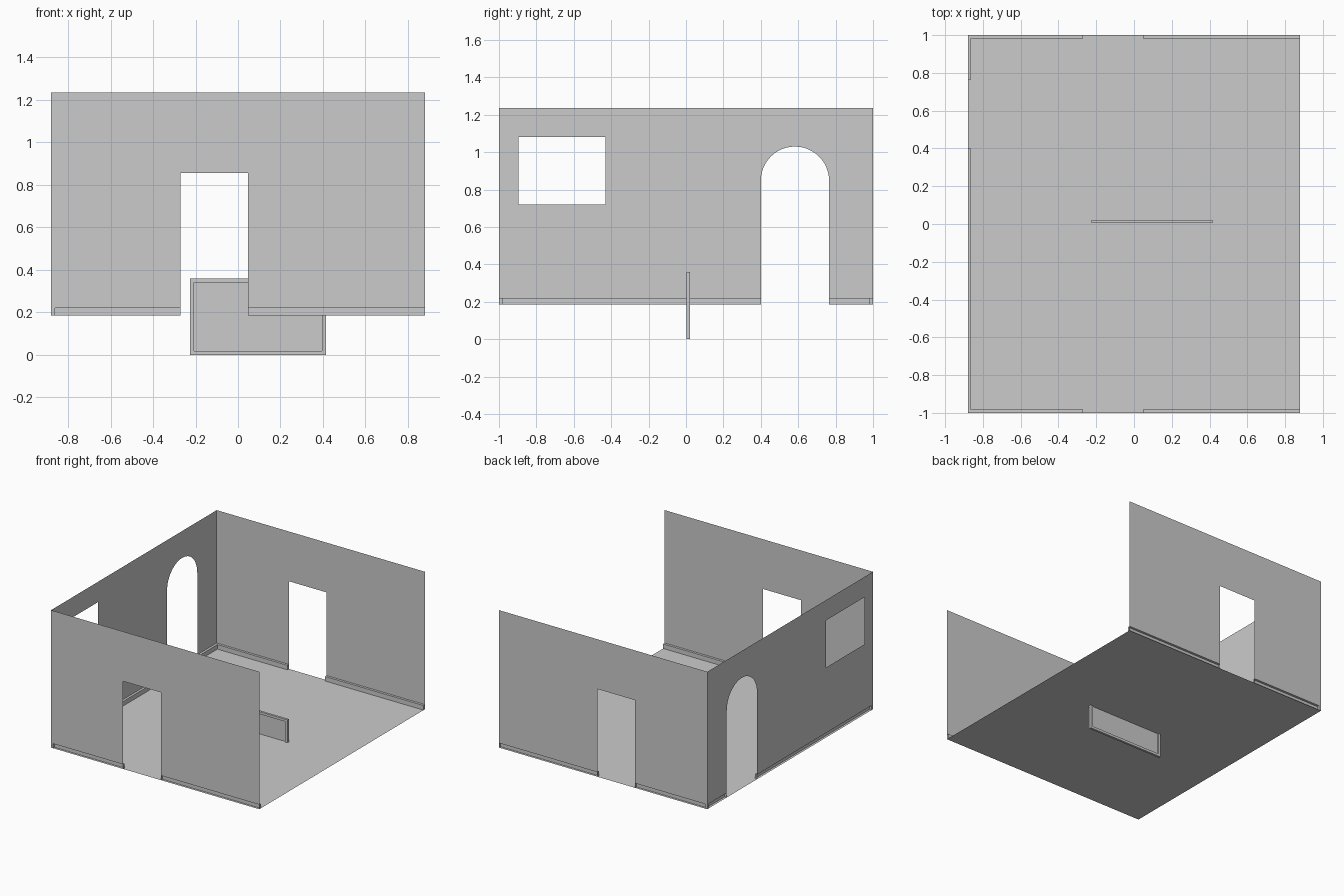
import bpy, bmesh, math
from mathutils import Vector

if "Cube" in bpy.data.objects:
    bpy.data.objects.remove(bpy.data.objects["Cube"])

X, Y = 0.88, 1.0            # half extents of the room
Z0, ZB, Z1 = 0.185, 0.22, 1.235   # floor, skirting top, wall top
T = 0.018                   # skirting depth
D0, D1 = -0.27, 0.048       # doorway span in x
A0, A1 = 0.40, 0.765        # archway span in y


def finish(name, bm):
    bmesh.ops.remove_doubles(bm, verts=bm.verts, dist=1e-5)
    me = bpy.data.meshes.new(name)
    bm.to_mesh(me)
    bm.free()
    ob = bpy.data.objects.new(name, me)
    bpy.context.collection.objects.link(ob)
    return ob


def wall(name, loops, place, normal):
    """Thin sheet filled between outline loops given in (along, z)."""
    bm = bmesh.new()
    edges = []
    for loop in loops:
        vs = [bm.verts.new(place(a, z)) for a, z in loop]
        edges += [bm.edges.new((v, vs[i - 1])) for i, v in enumerate(vs)]
    bmesh.ops.triangle_fill(bm, edges=edges, use_beauty=True, normal=normal)
    bmesh.ops.dissolve_limit(bm, angle_limit=0.01, verts=bm.verts, edges=bm.edges)
    return finish(name, bm)


def quad(bm, *pts):
    bm.faces.new([bm.verts.new(p) for p in pts])


def skirting(name, outer, inner):
    """Hollow skirting: front face, top ledge and end caps."""
    bm = bmesh.new()
    p = lambda q, z: (q[0], q[1], z)
    for i in range(len(outer) - 1):
        a, b, c, d = inner[i], inner[i + 1], outer[i], outer[i + 1]
        quad(bm, p(a, Z0), p(b, Z0), p(b, ZB), p(a, ZB))
        quad(bm, p(a, ZB), p(b, ZB), p(d, ZB), p(c, ZB))
    for i in (0, -1):
        o, n = outer[i], inner[i]
        quad(bm, p(o, Z0), p(n, Z0), p(n, ZB), p(o, ZB))
    bmesh.ops.remove_doubles(bm, verts=bm.verts, dist=1e-5)
    bmesh.ops.recalc_face_normals(bm, faces=bm.faces)
    return finish(name, bm)


# floor
bm = bmesh.new()
quad(bm, (-X, -Y, Z0), (X, -Y, Z0), (X, Y, Z0), (-X, Y, Z0))
finish("floor", bm)

# front and back walls with doorways
door_wall = [(-X, Z0), (-X + T, Z0), (-X + T, ZB), (D0, ZB), (D0, 0.855),
             (D1, 0.855), (D1, ZB), (X, ZB), (X, Z1), (-X, Z1)]
for name, s in (("front_wall", -1), ("back_wall", 1)):
    wall(name, [door_wall], lambda a, z: (a, s * Y, z), Vector((0, s, 0)))

# left wall with archway and window
r = (A1 - A0) / 2
arch = [((A0 + A1) / 2 - r * math.cos(math.pi * i / 24),
         1.03 - r + r * math.sin(math.pi * i / 24)) for i in range(25)]
side = [(-Y, Z0), (-Y + T, Z0), (-Y + T, ZB), (A0, ZB)] + arch + [
    (A1, ZB), (Y - T, ZB), (Y - T, Z0), (Y, Z0), (Y, Z1), (-Y, Z1)]
window = [(-0.895, 0.72), (-0.43, 0.72), (-0.43, 1.08), (-0.895, 1.08)]
wall("left_wall", [side, window], lambda a, z: (-X, a, z), Vector((-1, 0, 0)))

# skirting boards, interrupted at each opening
for name, s, ya in (("front", -1, A0), ("back", 1, A1)):
    y, yi = s * Y, s * (Y - T)
    skirting(name + "_skirting_right", [(D1, y), (X, y)], [(D1, yi), (X, yi)])
    skirting(name + "_skirting_corner",
             [(D0, y), (-X, y), (-X, ya)],
             [(D0, yi), (-X + T, yi), (-X + T, ya)])
    # returns closing the hollow at the corner
    bm = bmesh.new()
    for a, b in (((-X + T, y), (-X + T, yi)), ((-X, yi), (-X + T, yi))):
        quad(bm, (*a, Z0), (*b, Z0), (*b, ZB), (*a, ZB))
    finish(name + "_corner_return", bm)

# picture frame standing through the floor, with recessed panel
FX, FW, FH, B = 0.095, 0.64, 0.36, 0.019
FY0, FY1 = 0.004, 0.021


def ring(bm, m, y):
    x0, x1 = FX - FW / 2 + m, FX + FW / 2 - m
    return [bm.verts.new(c) for c in
            ((x0, y, m), (x1, y, m), (x1, y, FH - m), (x0, y, FH - m))]


bm = bmesh.new()
rings = [ring(bm, 0, FY0), ring(bm, 0, FY1), ring(bm, B, FY1), ring(bm, B, FY0)]
for k in range(4):
    a, b = rings[k], rings[(k + 1) % 4]
    for i in range(4):
        j = (i + 1) % 4
        bm.faces.new((a[i], a[j], b[j], b[i]))
bmesh.ops.recalc_face_normals(bm, faces=bm.faces)
finish("picture_frame", bm)

bm = bmesh.new()
bm.faces.new(ring(bm, B, (FY0 + FY1) / 2))
finish("picture_panel", bm)
